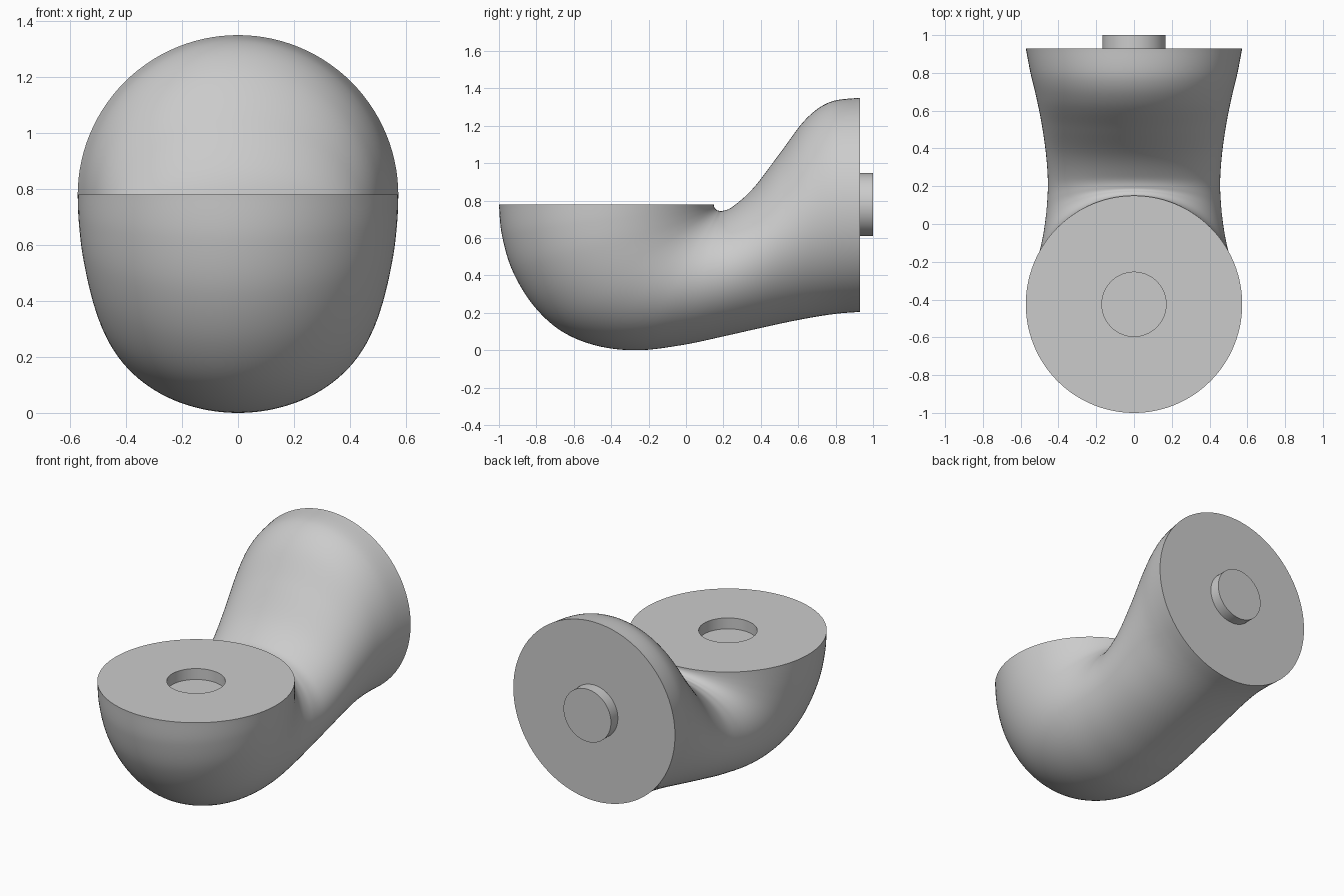
import bpy, bmesh
from math import sin, cos, tau

if "Cube" in bpy.data.objects:
    bpy.data.objects.remove(bpy.data.objects["Cube"])

SIDES = 112
STEPS = 8


def spline(keys):
    """Catmull-Rom interpolation through section keys."""
    pts = [keys[0]] + keys + [keys[-1]]
    out = []
    for p0, p1, p2, p3 in zip(pts, pts[1:], pts[2:], pts[3:]):
        for s in range(STEPS):
            t = s / STEPS
            out.append([0.5 * (2 * b + (c - a) * t + (2 * a - 5 * b + 4 * c - d) * t * t
                               + (3 * b - a - 3 * c + d) * t ** 3)
                        for a, b, c, d in zip(p0, p1, p2, p3)])
    return out + [keys[-1]]


def loft(name, sections):
    """Skin elliptical sections (outer y, outer z, inner y, inner z, half width)."""
    bm = bmesh.new()
    rings = []
    for oy, oz, iy, iz, w in sections:
        ring = []
        for i in range(SIDES):
            a = tau * i / SIDES
            ring.append(bm.verts.new((w * sin(a),
                                      (oy + iy) / 2 + (oy - iy) / 2 * cos(a),
                                      (oz + iz) / 2 + (oz - iz) / 2 * cos(a))))
        rings.append(ring)
    for r, q in zip(rings, rings[1:]):
        for i in range(SIDES):
            j = (i + 1) % SIDES
            bm.faces.new((r[i], r[j], q[j], q[i]))
    bm.faces.new(rings[0])
    bm.faces.new(rings[-1])
    bmesh.ops.recalc_face_normals(bm, faces=bm.faces)
    mesh = bpy.data.meshes.new(name)
    bm.to_mesh(mesh)
    bm.free()
    obj = bpy.data.objects.new(name, mesh)
    bpy.context.collection.objects.link(obj)
    bpy.ops.object.select_all(action='DESELECT')
    obj.select_set(True)
    bpy.context.view_layer.objects.active = obj
    bpy.ops.object.shade_smooth_by_angle(angle=0.6)
    return obj


# Elbow sections, fanning from the top disc round to the back disc
elbow = [
    (-1.00, 0.78, 0.15, 0.78, 0.573),
    (-0.985, 0.62, 0.15, 0.774, 0.570),
    (-0.93, 0.43, 0.151, 0.767, 0.560),
    (-0.82, 0.245, 0.154, 0.760, 0.541),
    (-0.67, 0.105, 0.159, 0.754, 0.519),
    (-0.48, 0.025, 0.166, 0.749, 0.497),
    (-0.26, 0.00, 0.176, 0.746, 0.477),
    (-0.02, 0.028, 0.195, 0.745, 0.462),
    (0.19, 0.072, 0.25, 0.768, 0.456),
    (0.38, 0.115, 0.36, 0.867, 0.466),
    (0.55, 0.152, 0.50, 1.05, 0.488),
    (0.70, 0.180, 0.64, 1.235, 0.517),
    (0.82, 0.197, 0.77, 1.327, 0.547),
    (0.93, 0.205, 0.93, 1.35, 0.573),
]

# Round socket sunk into the top disc, joined to the elbow skin
socket = [
    (-0.595, 0.71, -0.255, 0.71, 0.17),
    (-0.595, 0.78, -0.255, 0.78, 0.17),
]
loft("elbow_body", socket + spline(elbow))

# Round peg on the back disc
loft("back_peg", [(y, 0.61, y, 0.947, 0.168) for y in (0.925, 1.0)])
